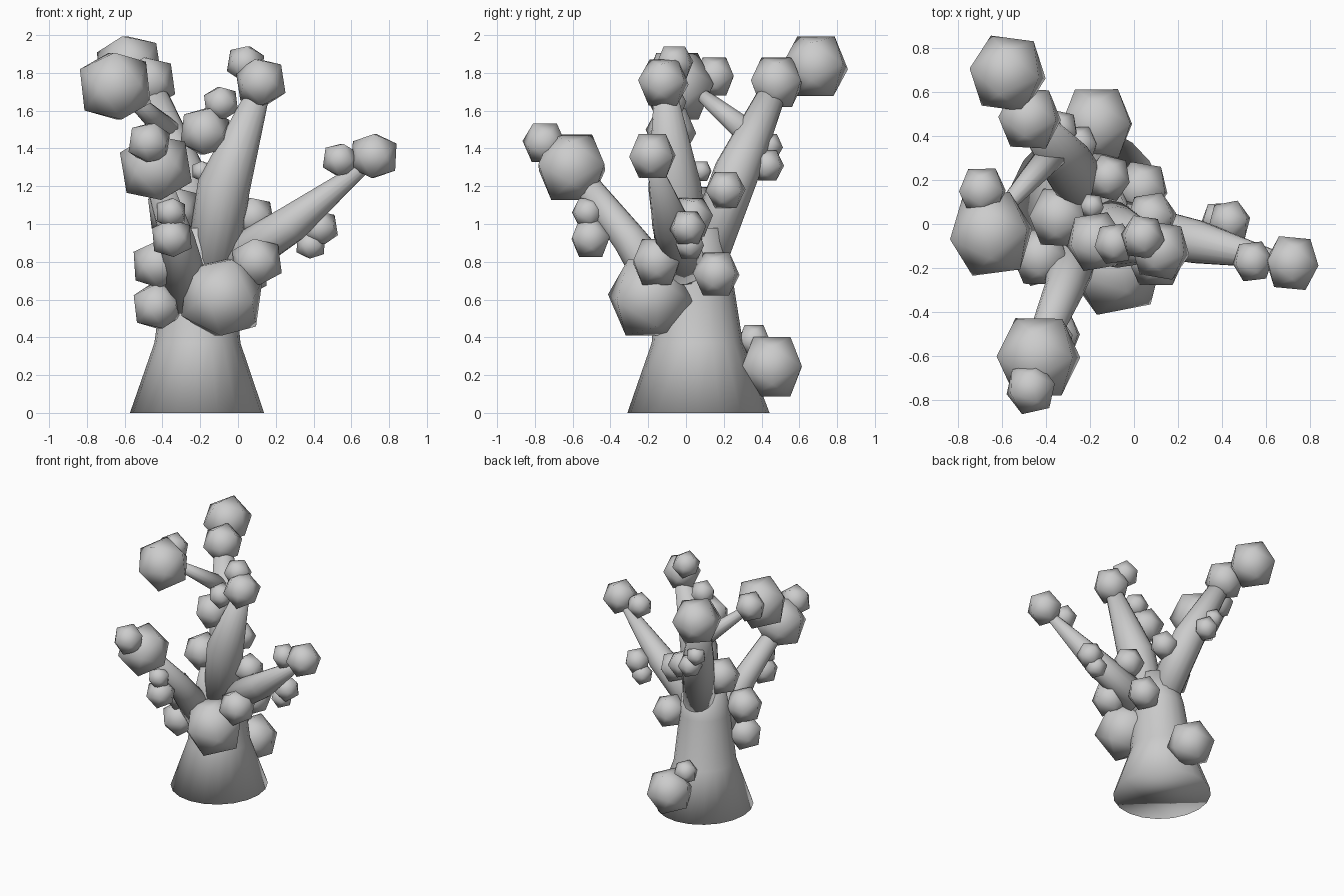
import bpy, bmesh, math, random
from mathutils import Vector, Matrix

random.seed(4)


def finish(name, bm):
    bmesh.ops.recalc_face_normals(bm, faces=bm.faces)
    mesh = bpy.data.meshes.new(name)
    bm.to_mesh(mesh)
    bm.free()
    mesh.shade_smooth()
    bpy.context.collection.objects.link(bpy.data.objects.new(name, mesh))


def tube(name, path, sides=16, level=False, stretch=1.0):
    """Tapered limb through (x, y, z, radius) points."""
    bm = bmesh.new()
    pts = [Vector(p[:3]) for p in path]
    rings = []
    for i, p in enumerate(pts):
        t = pts[min(i + 1, len(pts) - 1)] - pts[max(i - 1, 0)]
        q = Vector((0, 0, 1)).rotation_difference(t)
        r = path[i][3]
        ring = []
        for k in range(sides):
            a = 2 * math.pi * k / sides
            v = Vector((r * math.cos(a), r * stretch * math.sin(a), 0))
            ring.append(bm.verts.new(p + (v if level else q @ v)))
        rings.append(ring)
    for a, b in zip(rings, rings[1:]):
        for k in range(sides):
            n = (k + 1) % sides
            bm.faces.new((a[k], a[n], b[n], b[k]))
    bm.faces.new(rings[0])
    bm.faces.new(rings[-1])
    finish(name, bm)


def clump(name, x, y, z, half):
    """Soft-shaded 20-sided foliage ball, slightly turned."""
    bm = bmesh.new()
    bmesh.ops.create_icosphere(bm, subdivisions=1, radius=half / 0.9)
    turn = Matrix.Rotation(math.pi / 2 + random.uniform(-0.25, 0.25), 4, 'Z') \
        @ Matrix.Rotation(random.uniform(-0.2, 0.2), 4, 'X') \
        @ Matrix.Rotation(math.radians(-31.72), 4, 'Y')
    bm.transform(Matrix.Translation((x, y, z)) @ turn)
    finish(name, bm)


# Trunk with a flared foot
tube("trunk", [(-0.217, 0.066, 0, 0.355), (-0.215, 0.06, 0.37, 0.228),
               (-0.205, 0.045, 0.75, 0.185), (-0.18, 0.03, 0.98, 0.15)],
     20, True, 1.06)

# Main branches and one side twig
tube("upright_branch", [(-0.15, 0.0, 0.7, 0.14), (-0.075, -0.06, 1.2, 0.14),
                        (0.11, -0.11, 1.7, 0.06)])
tube("right_branch", [(-0.06, -0.01, 0.78, 0.12), (0.28, -0.08, 1.0, 0.1),
                      (0.7, -0.175, 1.33, 0.03)])
tube("front_branch", [(-0.26, -0.08, 0.6, 0.13), (-0.32, -0.3, 0.92, 0.09),
                      (-0.43, -0.56, 1.25, 0.065)])
tube("back_branch", [(-0.2, 0.11, 0.85, 0.12), (-0.3, 0.27, 1.28, 0.12),
                     (-0.46, 0.47, 1.72, 0.07)])
tube("side_twig", [(-0.36, 0.33, 1.48, 0.07), (-0.62, 0.04, 1.72, 0.03)], 12)

# Foliage: x, y, z, half width
groups = {
    "back_foliage": [(-0.575, 0.685, 1.835, 0.17), (-0.475, 0.48, 1.75, 0.14),
                     (-0.34, 0.43, 1.31, 0.085), (-0.40, 0.44, 1.41, 0.07)],
    "twig_foliage": [(-0.65, -0.045, 1.73, 0.188), (-0.69, 0.15, 1.78, 0.107)],
    "upright_foliage": [(0.12, -0.12, 1.75, 0.13), (0.04, -0.06, 1.85, 0.097),
                        (-0.175, -0.08, 1.49, 0.13), (-0.09, -0.09, 1.64, 0.09)],
    "right_foliage": [(0.72, -0.178, 1.36, 0.123), (0.54, -0.17, 1.34, 0.09),
                      (0.435, 0.01, 0.98, 0.093), (0.385, 0.02, 0.89, 0.077),
                      (0.1, -0.155, 0.8, 0.13)],
    "front_foliage": [(-0.435, -0.605, 1.3, 0.185), (-0.47, -0.75, 1.43, 0.11),
                      (-0.35, -0.505, 0.925, 0.105), (-0.355, -0.52, 1.06, 0.08)],
    "trunk_foliage": [(-0.085, -0.19, 0.61, 0.215), (-0.17, 0.455, 0.245, 0.167),
                      (-0.25, 0.36, 0.385, 0.085), (0.035, 0.16, 0.735, 0.12),
                      (0.08, 0.03, 1.035, 0.11), (-0.115, 0.21, 1.18, 0.1),
                      (-0.19, 0.08, 1.28, 0.055), (-0.425, -0.15, 0.785, 0.13),
                      (-0.43, -0.15, 0.565, 0.125), (-0.34, 0.03, 1.07, 0.135)],
}
for name, balls in groups.items():
    for n, b in enumerate(balls):
        clump(f"{name}_{n + 1}", *b)
